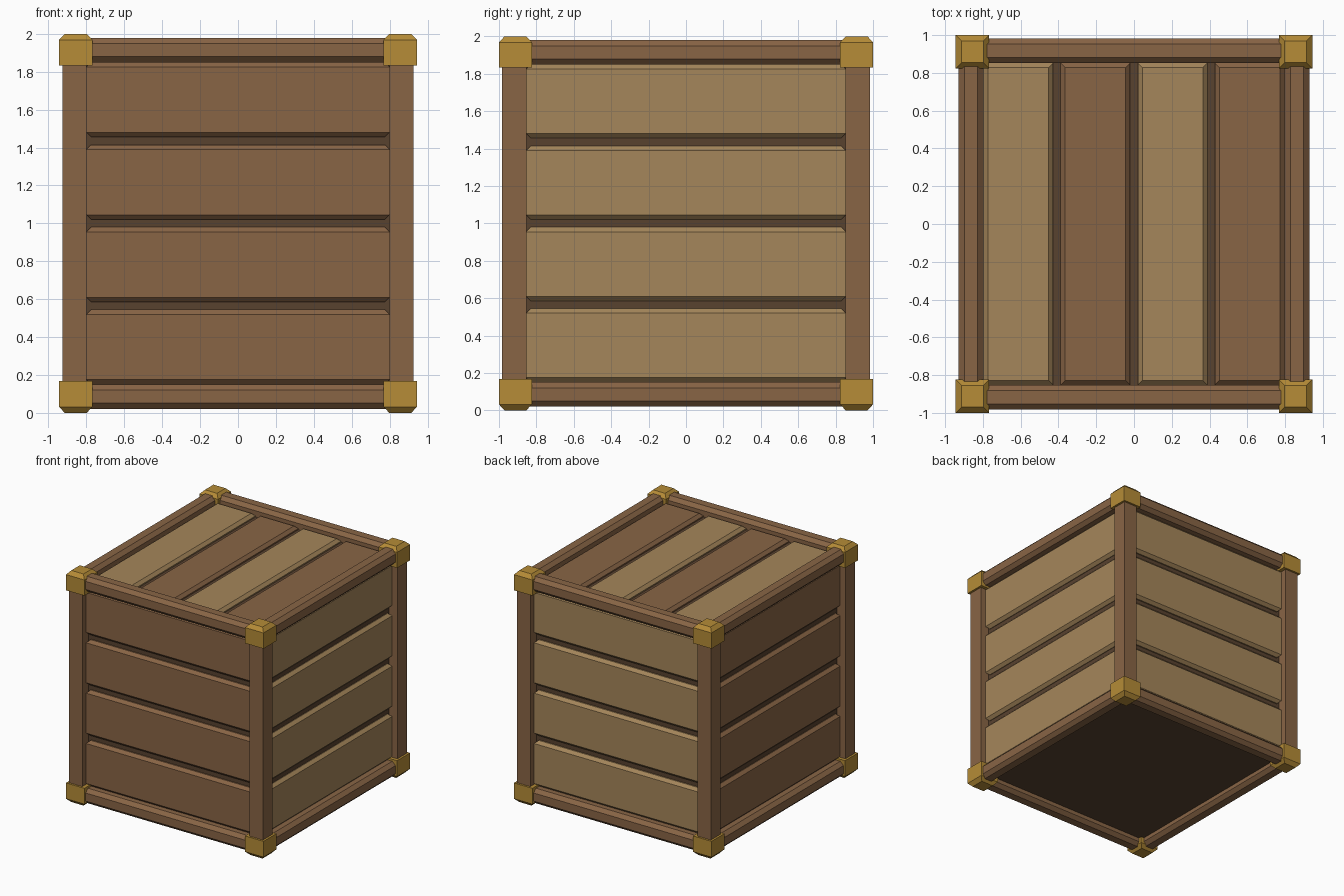
import bpy, bmesh
from mathutils import Vector as V

if "Cube" in bpy.data.objects:
    bpy.data.objects.remove(bpy.data.objects["Cube"])


def material(name, rgb):
    m = bpy.data.materials.new(name)
    m.diffuse_color = (*rgb, 1)
    m.use_nodes = True
    m.node_tree.nodes["Principled BSDF"].inputs["Base Color"].default_value = m.diffuse_color
    return m


BROWN = material("brown wood", (0.250, 0.130, 0.060))
TAN = material("tan wood", (0.375, 0.238, 0.103))
GOLD = material("gold metal", (0.465, 0.262, 0.038))
DARK = material("dark wood", (0.098, 0.054, 0.028))

X, Y, Z = V((1, 0, 0)), V((0, 1, 0)), V((0, 0, 1))


def finish(name, bm, mat):
    bmesh.ops.recalc_face_normals(bm, faces=bm.faces)
    me = bpy.data.meshes.new(name)
    bm.to_mesh(me)
    bm.free()
    me.materials.append(mat)
    ob = bpy.data.objects.new(name, me)
    bpy.context.collection.objects.link(ob)


def stack(name, mat, c, u, v, n, rings):
    """Solid through rectangular rings (half u, half v, offset along n)."""
    bm = bmesh.new()
    loops = [[bm.verts.new(c + u * a * s + v * b * t + n * w)
              for s, t in ((-1, -1), (1, -1), (1, 1), (-1, 1))] for a, b, w in rings]
    for lo, hi in zip(loops, loops[1:]):
        for i in range(4):
            j = (i + 1) % 4
            bm.faces.new((lo[i], lo[j], hi[j], hi[i]))
    bm.faces.new(loops[0])
    bm.faces.new(loops[-1])
    finish(name, bm, mat)


def box(name, mat, c, size, axis=None, chamfer=0.03):
    """Box; with an axis, the four edges along it are chamfered."""
    bm = bmesh.new()
    bmesh.ops.create_cube(bm, size=1)
    for p in bm.verts:
        p.co = V(c) + V([p.co[i] * size[i] for i in range(3)])
    if axis is not None:
        edges = [e for e in bm.edges
                 if abs(e.verts[0].co[axis] - e.verts[1].co[axis]) > 0.01]
        bmesh.ops.bevel(bm, geom=edges, offset=chamfer, segments=1, affect='EDGES')
    finish(name, bm, mat)


# dark inner box seen in the grooves and from below
box("inner_box", DARK, (0, 0, 0.99), (1.69, 1.79, 1.81))

# square corner posts
for sx in (-1, 1):
    for sy in (-1, 1):
        box("corner_post", BROWN, (sx * 0.863, sy * 0.918, 1.0), (0.126, 0.13, 1.7))

# chamfered rails around top and bottom
for z in (0.086, 1.914):
    for s in (-1, 1):
        box("long_rail", BROWN, (0, s * 0.917, z), (1.6, 0.13, 0.13), 0)
        box("side_rail", BROWN, (s * 0.863, 0, z), (0.13, 1.72, 0.13), 1)

# gold corner brackets, bevelled towards the outside
for sx in (-1, 1):
    for sy in (-1, 1):
        for sz in (-1, 1):
            stack("corner_bracket", GOLD, V((sx * 0.856, sy * 0.912, 1)), X, Y, Z * sz,
                  [(0.088, 0.088, 0.832), (0.088, 0.088, 0.968), (0.058, 0.058, 1.0)])

# four horizontal planks on every side
sides = [("front", BROWN, X, -Y, 0.93, 0.80), ("back", TAN, X, Y, 0.93, 0.80),
         ("left", BROWN, Y, -X, 0.875, 0.855), ("right", TAN, Y, X, 0.875, 0.855)]
for name, mat, u, n, d, w in sides:
    for i in range(4):
        c = Z * (0.3475 + 0.435 * i)
        stack(name + "_plank", mat, c, u, Z, n,
              [(w - 0.025, 0.197, d - 0.06), (w - 0.025, 0.197, d - 0.025), (w, 0.1725, d)])

# four lid planks in alternating colours
for i in range(4):
    stack("lid_plank", (TAN, BROWN)[i % 2], X * (-0.613 + 0.4087 * i), X, Y, Z,
          [(0.184, 0.852, 1.87), (0.184, 0.852, 1.905), (0.16, 0.828, 1.93)])
